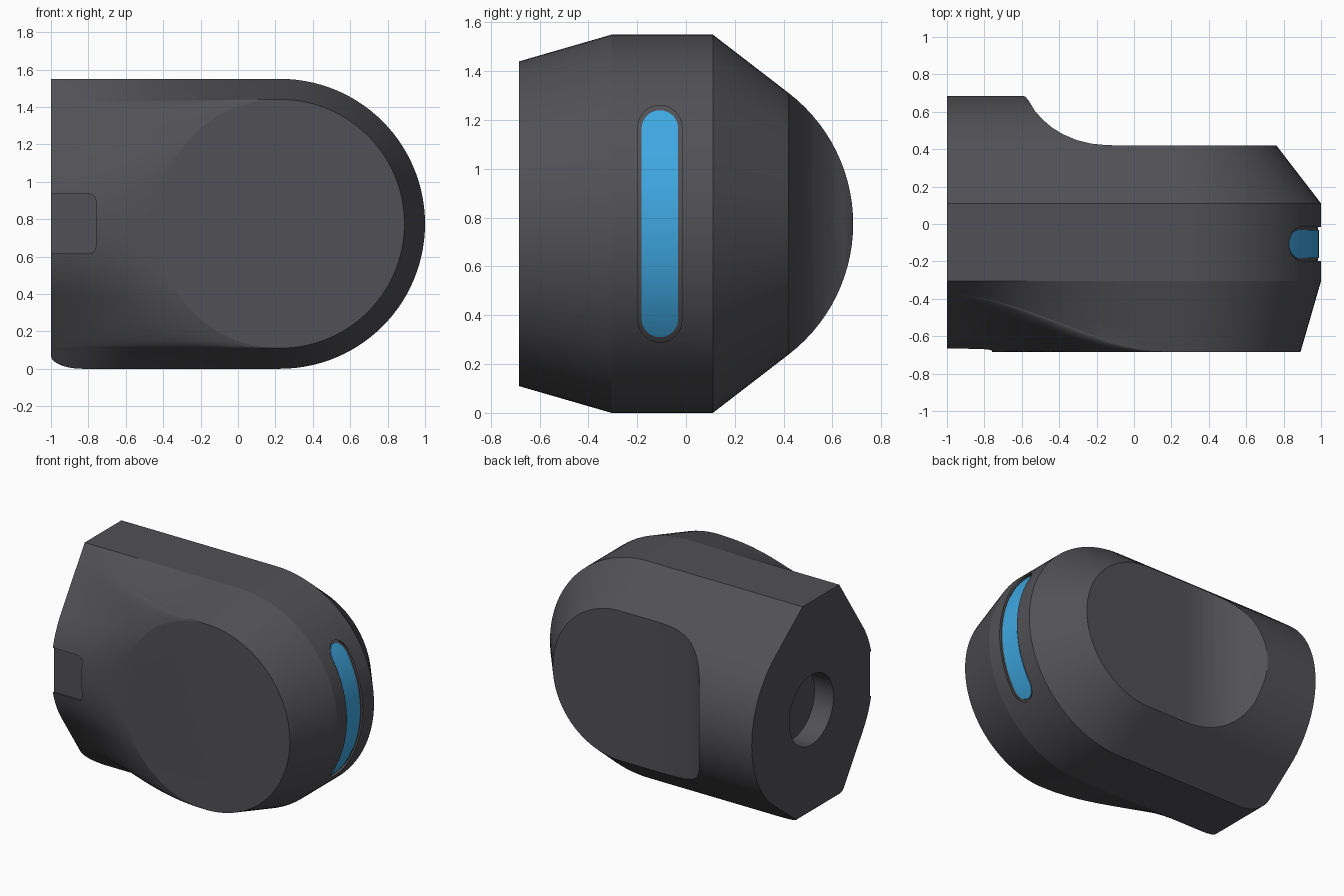
import bpy, bmesh, math

if "Cube" in bpy.data.objects:
    bpy.data.objects.remove(bpy.data.objects["Cube"])

CX, CZ = 0.225, 0.775          # axis of the round end
R, RD = 0.775, 0.665           # widest radius, front disc radius
YF, Y1, Y2, Y3 = -0.685, -0.305, 0.11, 0.42
AR = 0.675                     # radius of the rounded neck section


def material(name, rgb):
    m = bpy.data.materials.new(name)
    m.diffuse_color = (*rgb, 1)
    m.use_nodes = True
    m.node_tree.nodes["Principled BSDF"].inputs["Base Color"].default_value = m.diffuse_color
    return m


dark = material("dark_grey", (0.083, 0.081, 0.09))
blue = material("light_blue", (0.05, 0.39, 0.76))


def finish(name, bm, mat):
    bmesh.ops.recalc_face_normals(bm, faces=bm.faces)
    me = bpy.data.meshes.new(name)
    bm.to_mesh(me)
    bm.free()
    ob = bpy.data.objects.new(name, me)
    bpy.context.collection.objects.link(ob)
    me.materials.append(mat)
    return ob


def prism(name, pts, place, lo, hi, mat=dark):
    """Extrude a 2D outline between lo and hi; place maps (a, b, depth) to xyz."""
    bm = bmesh.new()
    a = [bm.verts.new(place(p, q, lo)) for p, q in pts]
    b = [bm.verts.new(place(p, q, hi)) for p, q in pts]
    bm.faces.new(a)
    bm.faces.new(b[::-1])
    for i in range(len(pts)):
        j = (i + 1) % len(pts)
        bm.faces.new((a[i], a[j], b[j], b[i]))
    return finish(name, bm, mat)


def along_x(a, b, d): return (d, a, b)
def along_y(a, b, d): return (a, d, b)
def along_z(a, b, d): return (a, b, d)


def boolean(ob, tool, op="DIFFERENCE"):
    tool.hide_render = True
    mod = ob.modifiers.new("cut", "BOOLEAN")
    mod.object, mod.operation, mod.solver = tool, op, "EXACT"
    bpy.context.view_layer.objects.active = ob
    bpy.ops.object.modifier_apply(modifier=mod.name)
    bpy.data.objects.remove(tool)


def smooth(ob, deg):
    bpy.ops.object.select_all(action="DESELECT")
    ob.select_set(True)
    bpy.context.view_layer.objects.active = ob
    bpy.ops.object.shade_smooth_by_angle(angle=math.radians(deg))


def rounded(cx, cy, w, h, r, n=10):
    """Rounded rectangle outline."""
    pts = []
    for k, (sx, sy) in enumerate([(1, 1), (-1, 1), (-1, -1), (1, -1)]):
        for i in range(n + 1):
            a = math.pi / 2 * (k + i / n)
            p = (cx + sx * (w / 2 - r) + r * math.cos(a), cy + sy * (h / 2 - r) + r * math.sin(a))
            if not pts or math.dist(p, pts[-1]) > 1e-5:
                pts.append(p)
    if math.dist(pts[0], pts[-1]) < 1e-5:
        pts.pop()
    return pts


# Body: neck extrusion, round end and blended front, welded together
bm = bmesh.new()


def grid(rows):
    vs = [[bm.verts.new(p) for p in row] for row in rows]
    for r0, r1 in zip(vs, vs[1:]):
        for i in range(len(r0) - 1):
            bm.faces.new((r0[i], r0[i + 1], r1[i + 1], r1[i]))


COLS = [i / 16 for i in range(17)]
a0 = math.atan2(0.535, Y3 - 0.01)
dome = [(0.01 + AR * math.cos(a0 * (1 - i / 14)), AR * math.sin(a0 * (1 - i / 14))) for i in range(15)]
back = [(Y1, R), (Y2, R)] + dome
loop = back + [(y, -r) for y, r in back[-2::-1]]
grid([[(-1 + t * (CX + 1), y, CZ + d) for t in COLS] for y, d in loop])

cone = [RD + (R - RD) * i / 4 for i in range(5)]


def cone_y(d): return YF + (Y1 - YF) * (d - RD) / (R - RD)


profile = [(cone_y(d), d) for d in cone] + back[1:]
angles = [math.pi * (0.5 - i / 56) for i in range(57)]
grid([[(CX + r * math.cos(a), y, CZ + r * math.sin(a)) for a in angles] for y, r in profile])


def neck_y(d):
    """Front of the neck section: an arc with tangent lines to the flat band."""
    if d < 0.374:
        return -0.01 - math.sqrt(AR * AR - d * d)
    return Y1 - 0.267 * (R - d) / 0.401


heights = cone[:0:-1] + [RD * math.sin(a) for a in angles] + [-d for d in cone[1:]]
rows = []
for h in heights:
    d = abs(h)
    on_disc = d <= RD + 1e-6
    x1 = CX - math.sqrt(max(RD * RD - d * d, 0)) if on_disc else CX
    y1 = YF if on_disc else cone_y(d)
    k = 2.4 * d / RD * (1 - d / RD) if on_disc else 0
    row = []
    for t in COLS:
        w = (1 - k) * t * t * (3 - 2 * t) + k * t * t
        row.append((-1 + t * (x1 + 1), neck_y(d) * (1 - w) + y1 * w, CZ + h))
    rows.append(row)
grid(rows)
bmesh.ops.remove_doubles(bm, verts=bm.verts, dist=1e-4)
bmesh.ops.holes_fill(bm, edges=[e for e in bm.edges if e.is_boundary], sides=0)
body = finish("body", bm, dark)

# Scooped flat on the back
scoop = [(-0.61, 0.75), (-0.605, 0.69), (-0.58, 0.68), (-0.56, 0.655), (-0.53, 0.605),
         (-0.49, 0.56), (-0.44, 0.517), (-0.38, 0.48), (-0.31, 0.45), (-0.23, 0.43),
         (-0.15, 0.422), (-0.08, Y3), (1.2, Y3), (1.2, 0.75)]
boolean(body, prism("scoop_cutter", scoop, along_z, -0.2, 1.8))

# Rounded lower corner at the neck end
corner = [(-1.2, -0.2), (-1.2, 0.07)]
corner += [(-0.83 - 0.17 * math.cos(a), 0.07 - 0.07 * math.sin(a))
           for a in [math.pi / 2 * i / 10 for i in range(11)]]
boolean(body, prism("corner_cutter", corner + [(-0.83, -0.2)], along_y, -1, 1))

# Round socket in the neck end and shallow recess on the front
ring = [(0.01 + 0.25 * math.cos(math.tau * i / 48), CZ + 0.25 * math.sin(math.tau * i / 48))
        for i in range(48)]
boolean(body, prism("socket_cutter", ring, along_x, -1.2, -0.85))
boolean(body, prism("recess_cutter", rounded(-0.96, CZ, 0.4, 0.32, 0.04), along_y, -1, -0.655))

# Slot for the light strip
rim_shape = rounded(-0.107, CZ, 0.18, 0.97, 0.09)
strip_shape = rounded(-0.107, CZ, 0.15, 0.93, 0.075)
boolean(body, prism("slot_cutter", rim_shape, along_x, 0.6, 1.2))
smooth(body, 12)


# Curved inserts: a drum trimmed to the slot outline
def insert(name, shape, radius, mat):
    ob = prism(name, shape, along_x, 0.61, 1.2, mat)
    drum = [(CX + radius * math.cos(math.tau * i / 128), CZ + radius * math.sin(math.tau * i / 128))
            for i in range(128)]
    boolean(ob, prism("drum", drum, along_y, -0.5, 0.3, mat), "INTERSECT")
    smooth(ob, 20)


insert("slot_rim", rim_shape, 0.76, dark)
insert("light_strip", strip_shape, 0.763, blue)
